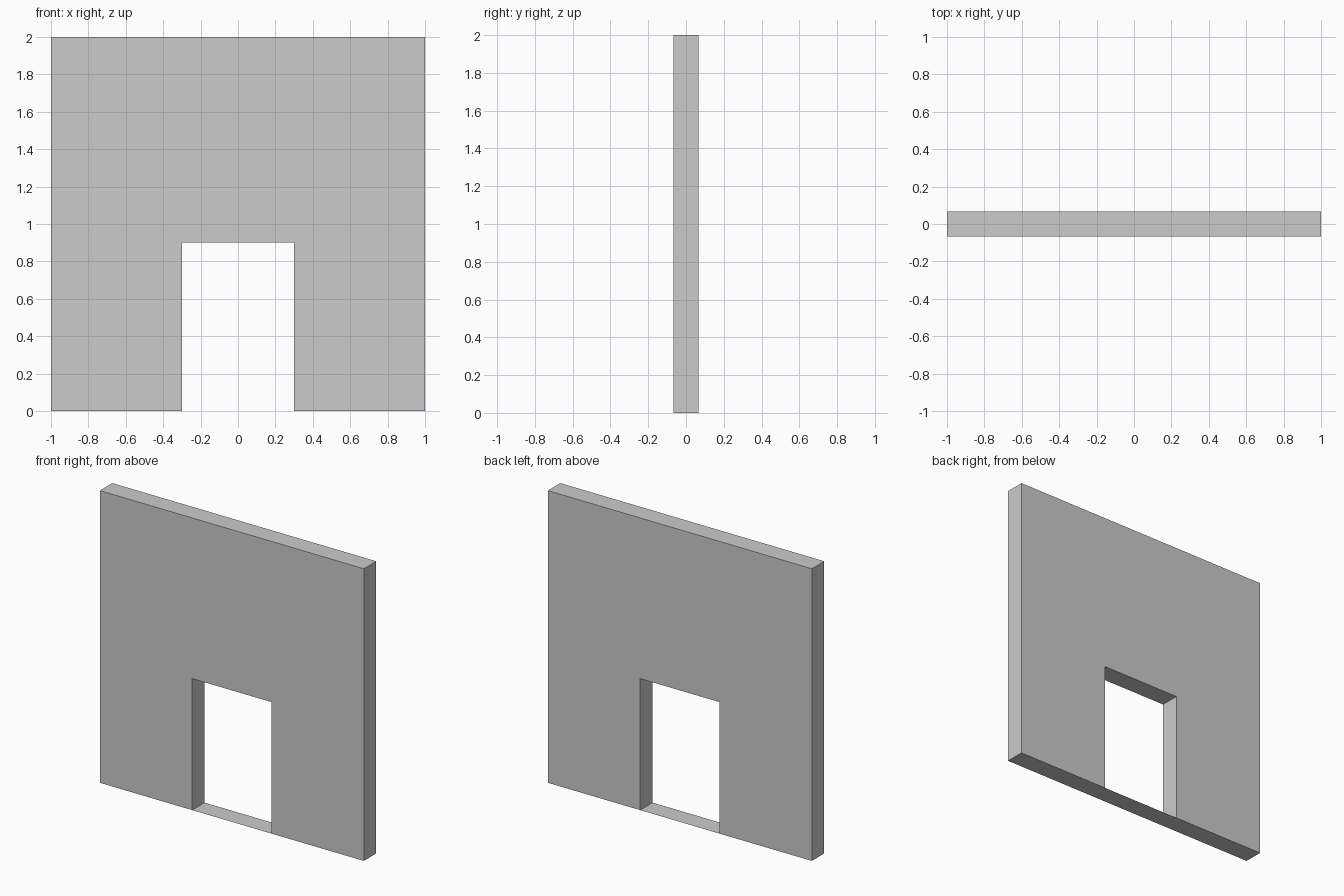
import bpy, bmesh

if "Cube" in bpy.data.objects:
    bpy.data.objects.remove(bpy.data.objects["Cube"])

HALF_DEPTH = 0.067

# Wall outline with the doorway notch, seen from the front
outline = [(-1, 0), (-0.3, 0), (-0.3, 0.9), (0.3, 0.9),
           (0.3, 0), (1, 0), (1, 2), (-1, 2)]

bm = bmesh.new()
front = bm.faces.new([bm.verts.new((x, -HALF_DEPTH, z)) for x, z in outline])
back = bmesh.ops.extrude_face_region(bm, geom=[front], use_keep_orig=True)
moved = [v for v in back["geom"] if isinstance(v, bmesh.types.BMVert)]
bmesh.ops.translate(bm, verts=moved, vec=(0, 2 * HALF_DEPTH, 0))
bmesh.ops.recalc_face_normals(bm, faces=bm.faces)
mesh = bpy.data.meshes.new("doorway_wall")
bm.to_mesh(mesh)
bm.free()
wall = bpy.data.objects.new("doorway_wall", mesh)
bpy.context.collection.objects.link(wall)

# Flat threshold closing the underside across the opening
bm = bmesh.new()
bm.faces.new([bm.verts.new((x, y, 0)) for x, y in
              [(-0.3, -HALF_DEPTH), (0.3, -HALF_DEPTH),
               (0.3, HALF_DEPTH), (-0.3, HALF_DEPTH)]])
mesh = bpy.data.meshes.new("threshold")
bm.to_mesh(mesh)
bm.free()
threshold = bpy.data.objects.new("threshold", mesh)
bpy.context.collection.objects.link(threshold)
